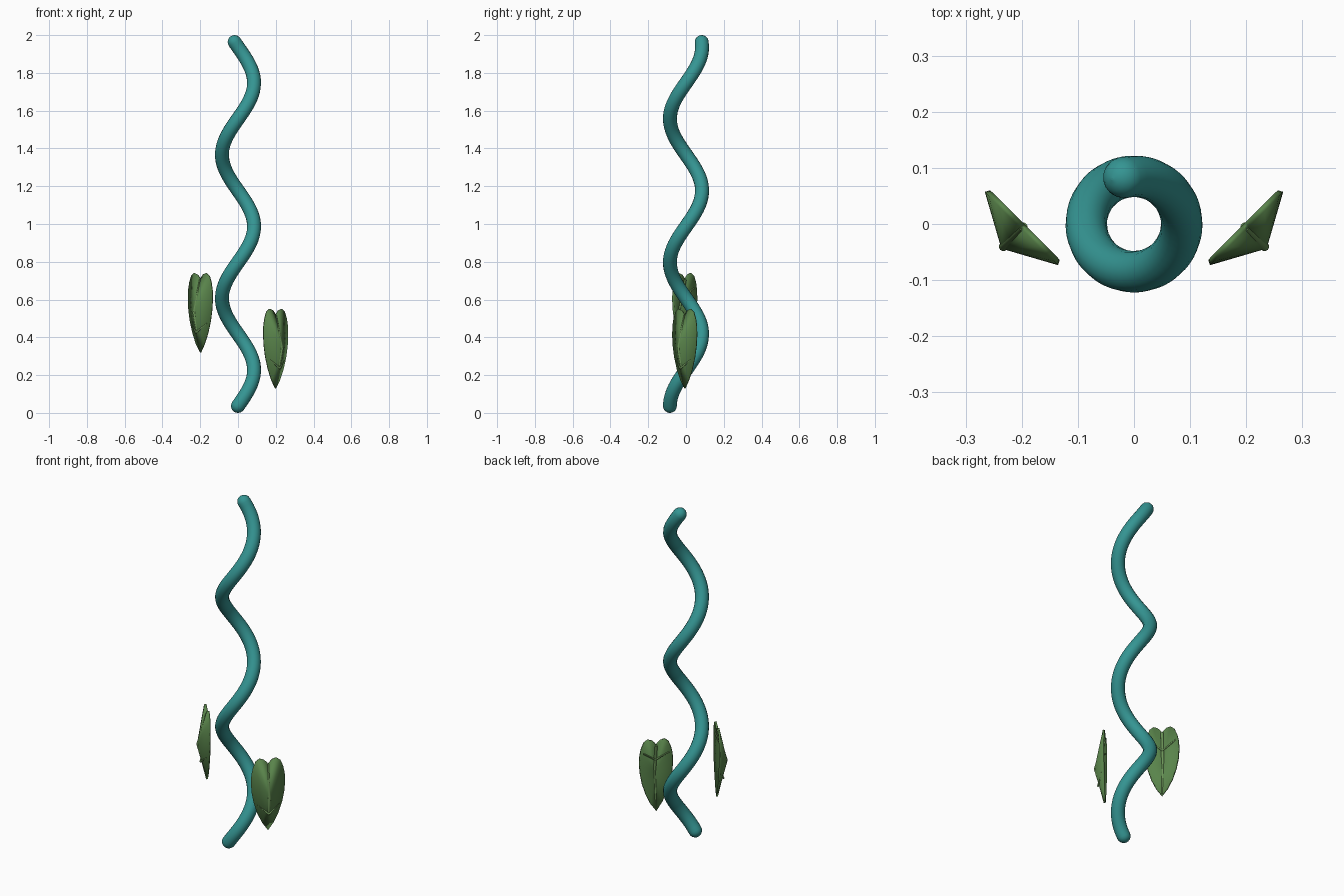
import bpy, bmesh, math
from mathutils import Vector

if "Cube" in bpy.data.objects:
    bpy.data.objects.remove(bpy.data.objects["Cube"])


def material(name, rgb):
    m = bpy.data.materials.new(name)
    m.diffuse_color = (*rgb, 1)
    m.use_nodes = True
    m.node_tree.nodes["Principled BSDF"].inputs["Base Color"].default_value = m.diffuse_color
    return m


TEAL = material("teal", (0.035, 0.30, 0.29))
GREEN = material("leaf green", (0.10, 0.23, 0.07))
RIB = material("rib green", (0.15, 0.30, 0.10))


def tube(name, paths, radius, mat, res=4):
    """Round tubes along lists of (point, radius factor)."""
    cu = bpy.data.curves.new(name, 'CURVE')
    cu.dimensions = '3D'
    cu.bevel_depth = radius
    cu.bevel_resolution = res
    cu.use_fill_caps = True
    for path in paths:
        sp = cu.splines.new('POLY')
        sp.points.add(len(path) - 1)
        for p, (co, r) in zip(sp.points, path):
            p.co = (*co, 1)
            p.radius = r
        sp.use_smooth = True
    cu.materials.append(mat)
    ob = bpy.data.objects.new(name, cu)
    bpy.context.collection.objects.link(ob)
    return ob


# Spiral stem with rounded ends
R, TUBE, PITCH, Z0, Z1 = 0.085, 0.037, 0.76, 0.037, 1.963


def helix(z):
    a = math.tau * (z - Z0) / PITCH
    return Vector((R * math.sin(a), -R * math.cos(a), z))


N = 120
body = [helix(Z0 + (Z1 - Z0) * i / N) for i in range(N + 1)]


def cap(end, inner):
    d = (end - inner).normalized()
    angles = [math.radians(a) for a in (18, 36, 54, 72, 87)]
    return [(end + d * TUBE * math.sin(a), math.cos(a)) for a in angles]


path = cap(body[0], body[1])[::-1] + [(p, 1) for p in body] + cap(body[-1], body[-2])
tube("spiral_stem", [path], TUBE, TEAL, 6)

# Right half of the heart outline, tip to notch: (half width, height)
HALF = [(0, 0), (0.03, 0.045), (0.055, 0.10), (0.075, 0.165), (0.086, 0.225),
        (0.09, 0.28), (0.088, 0.33), (0.080, 0.37), (0.066, 0.405), (0.045, 0.42),
        (0.022, 0.412), (0.006, 0.395), (0, 0.385)]
APEX = (0, 0.05, 0.21)


def leaf(label, side, base):
    k = math.sqrt(0.5)

    def place(u, d, z):
        return Vector((side * (0.1975 + k * (u + d)), -0.005 + k * (u - d), base + z))

    # Blade: outline fanned to a raised centre point
    bm = bmesh.new()
    outline = HALF + [(-u, z) for u, z in HALF[-2:0:-1]]
    ring = [bm.verts.new(place(u, 0, z)) for u, z in outline]
    top = bm.verts.new(place(*APEX))
    for a, b in zip(ring, ring[1:] + ring[:1]):
        bm.faces.new((a, b, top))
    bmesh.ops.recalc_face_normals(bm, faces=bm.faces)
    me = bpy.data.meshes.new(label + "_leaf_blade")
    bm.to_mesh(me)
    bm.free()
    me.materials.append(GREEN)
    ob = bpy.data.objects.new(label + "_leaf_blade", me)
    bpy.context.collection.objects.link(ob)
    bpy.ops.object.select_all(action='DESELECT')
    ob.select_set(True)
    bpy.context.view_layer.objects.active = ob
    bpy.ops.object.shade_smooth_by_angle(angle=math.radians(30))
    sol = ob.modifiers.new("thickness", 'SOLIDIFY')
    sol.thickness = 0.01
    sol.offset = 0

    # Midrib follows the ridge; side veins cross the blade
    rib = [(place(0, 0, 0.385), 1), (place(*APEX), 1), (place(0, 0, 0.01), 0.6)]
    tube(label + "_leaf_midrib", [rib], 0.008, RIB)
    veins = []
    for s in (-1, 1):
        veins.append([(place(0, 0.036, 0.105), 1), (place(s * 0.074, 0.002, 0.17), 0.7)])
        veins.append([(place(0, 0.022, 0.29), 1), (place(s * 0.078, 0.002, 0.345), 0.7)])
    tube(label + "_leaf_veins", veins, 0.005, RIB, 2)


leaf("right", 1, 0.13)
leaf("left", -1, 0.32)
